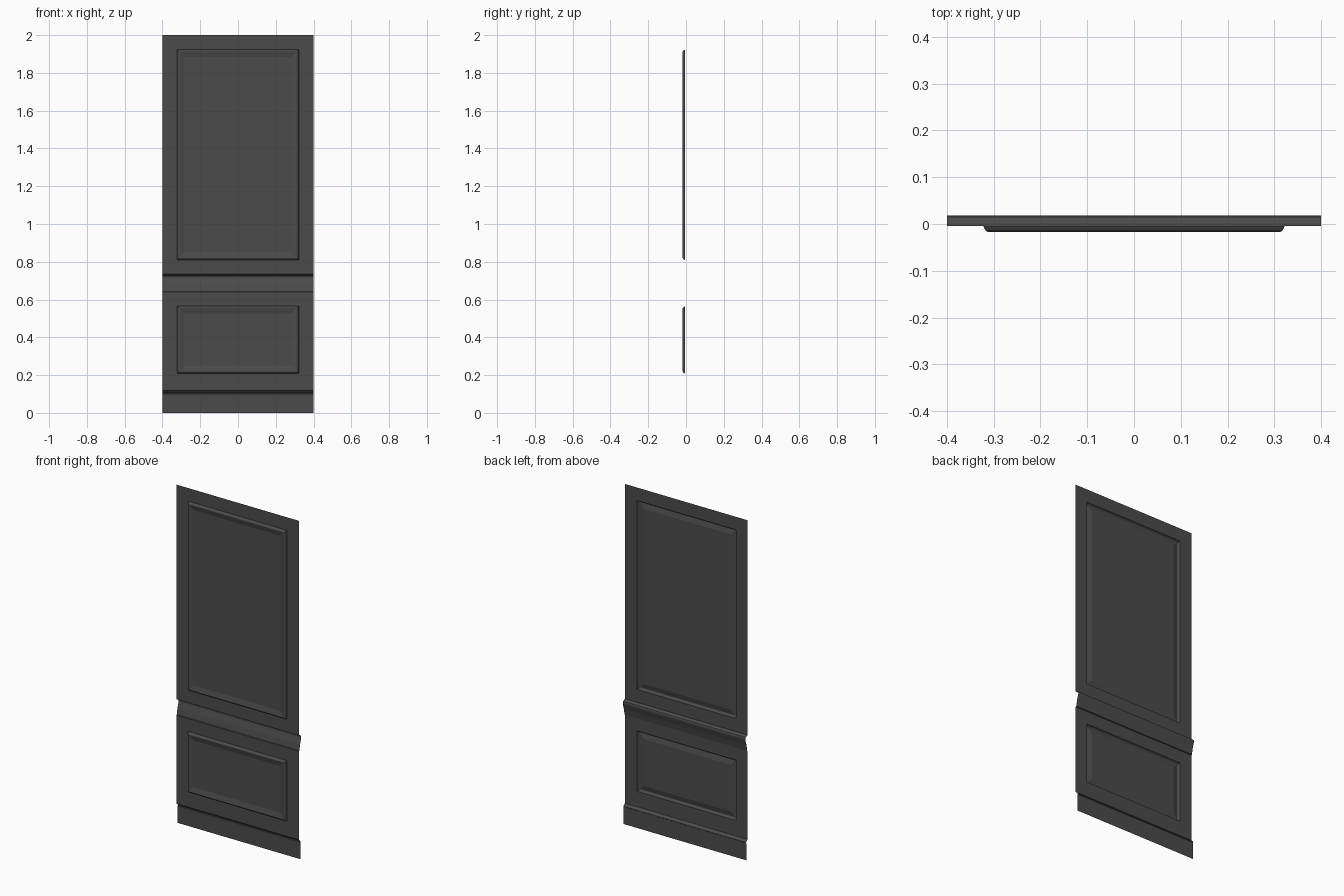
import bpy, bmesh

if "Cube" in bpy.data.objects:
    bpy.data.objects.remove(bpy.data.objects["Cube"])

W = 0.4          # half width
Y = -0.004       # plane of the flat wall sheet

# Charcoal paint
paint = bpy.data.materials.new("charcoal_paint")
paint.diffuse_color = (0.07, 0.07, 0.07, 1)
paint.use_nodes = True
paint.node_tree.nodes["Principled BSDF"].inputs["Base Color"].default_value = paint.diffuse_color


def finish(name, bm):
    bmesh.ops.remove_doubles(bm, verts=bm.verts, dist=1e-5)
    bmesh.ops.recalc_face_normals(bm, faces=bm.faces)
    # the moulded side is the +y side
    if sum(f.normal.y * f.calc_area() for f in bm.faces) < 0:
        bmesh.ops.reverse_faces(bm, faces=bm.faces)
    me = bpy.data.meshes.new(name)
    bm.to_mesh(me)
    bm.free()
    me.materials.append(paint)
    ob = bpy.data.objects.new(name, me)
    bpy.context.collection.objects.link(ob)
    bpy.ops.object.select_all(action='DESELECT')
    bpy.context.view_layer.objects.active = ob
    ob.select_set(True)
    bpy.ops.object.shade_smooth_by_angle(angle=0.22)
    return ob


def moulding(name, profile):
    """Open (y, z) profile swept across the full width."""
    bm = bmesh.new()
    rows = [[bm.verts.new((x, y, z)) for x in (-W, W)] for y, z in profile]
    for a, b in zip(rows, rows[1:]):
        bm.faces.new((a[0], a[1], b[1], b[0]))
    return finish(name, bm)


# Recess section: (inset from opening edge, y)
RECESS = [(0, Y), (0.001, -0.008), (0.004, -0.013), (0.008, -0.0165),
          (0.011, -0.0175), (0.040, -0.010)]


def panel(name, z0, z1, open0, open1, half=0.322):
    """Flat sheet with a mitred recessed panel and raised field."""
    bm = bmesh.new()
    rings = [(W, z0, z1, Y)]
    rings += [(half - i, open0 + i, open1 - i, y) for i, y in RECESS]
    loops = [[bm.verts.new(c) for c in ((-x, y, a), (x, y, a), (x, y, b), (-x, y, b))]
             for x, a, b, y in rings]
    for p, q in zip(loops, loops[1:]):
        for i in range(4):
            j = (i + 1) % 4
            bm.faces.new((p[i], p[j], q[j], q[i]))
    bm.faces.new(loops[-1])
    return finish(name, bm)


# Skirting board with a small moulded top
moulding("skirting", [(0.009, 0), (0.009, 0.100), (0.012, 0.102), (0.012, 0.106),
                      (0.008, 0.109), (0.004, 0.113), (0.001, 0.116), (Y, 0.118)])

# Lower and upper panelled sheets
panel("lower_panel", 0.118, 0.640, 0.209, 0.565)
panel("upper_panel", 0.734, 2.0, 0.810, 1.923)

# Dado rail: cove rising to a rounded nose at the top
moulding("dado_rail", [(Y, 0.640), (0.001, 0.642), (0.003, 0.652), (0.005, 0.665),
                       (0.008, 0.680), (0.012, 0.693), (0.016, 0.705),
                       (0.018, 0.714), (0.0175, 0.721), (0.015, 0.726),
                       (0.010, 0.728), (0.007, 0.731), (0.002, 0.734), (Y, 0.734)])
